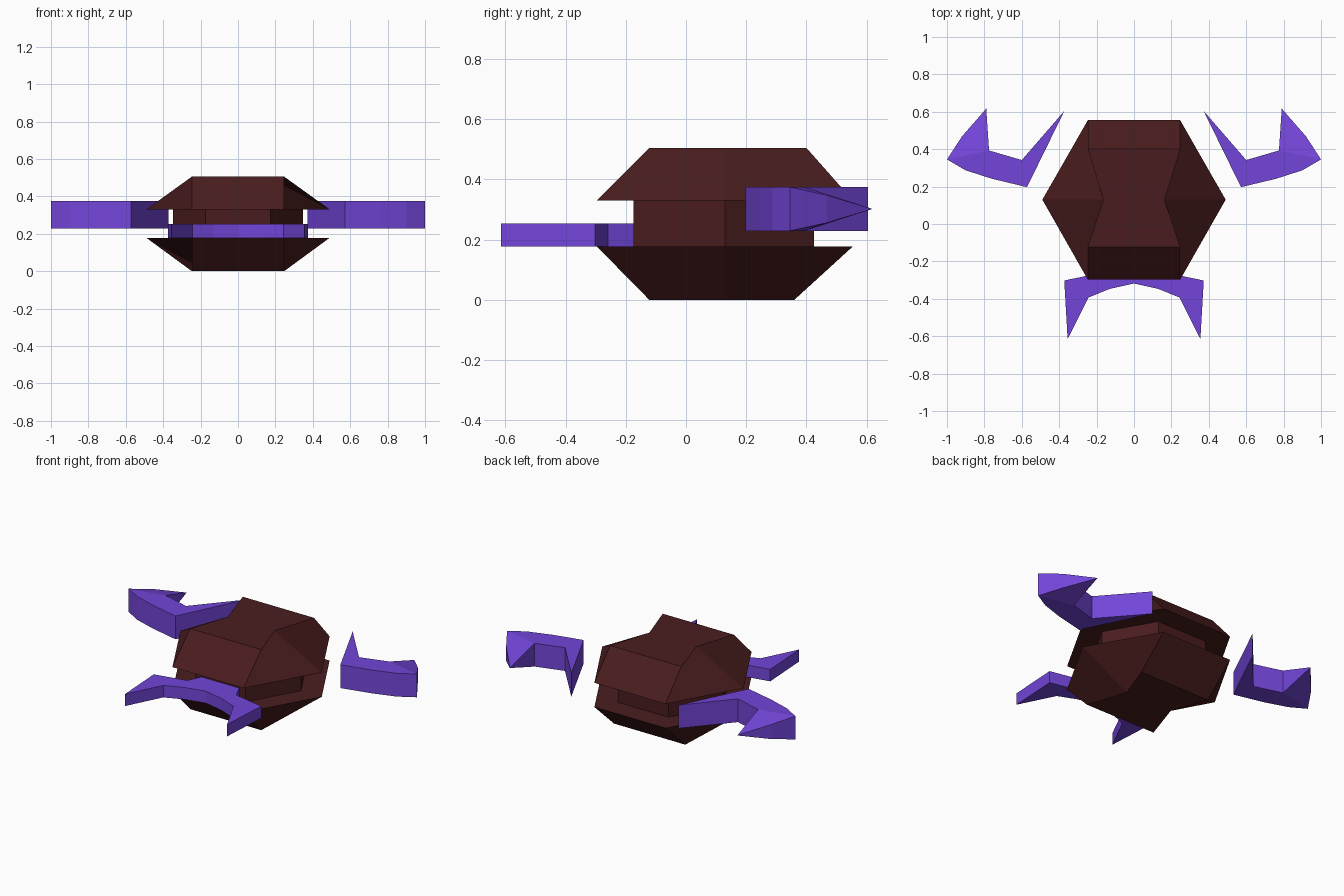
import bpy

if "Cube" in bpy.data.objects:
    bpy.data.objects.remove(bpy.data.objects["Cube"])


def material(name, color):
    m = bpy.data.materials.new(name)
    m.diffuse_color = (*color, 1)
    m.use_nodes = True
    m.node_tree.nodes["Principled BSDF"].inputs["Base Color"].default_value = m.diffuse_color
    return m


brown = material("dark_brown", (0.068, 0.012, 0.013))
purple = material("purple", (0.17, 0.06, 0.69))


def loft(name, low, high, mat):
    """Join two matching rings of 3D points with side faces and caps."""
    n = len(low)
    faces = [list(range(n))[::-1], list(range(n, 2 * n))]
    faces += [(i, (i + 1) % n, n + (i + 1) % n, n + i) for i in range(n)]
    mesh = bpy.data.meshes.new(name)
    mesh.from_pydata(low + high, [], faces)
    mesh.validate()
    mesh.materials.append(mat)
    obj = bpy.data.objects.new(name, mesh)
    bpy.context.collection.objects.link(obj)
    return obj


def hexagon(end_x, mid_x, front, mid, back, z):
    return [(-end_x, front, z), (end_x, front, z), (mid_x, mid, z),
            (end_x, back, z), (-end_x, back, z), (-mid_x, mid, z)]


# Body: upper shell, core and lower shell
loft("upper_shell", hexagon(0.247, 0.49, -0.297, 0.13, 0.555, 0.33),
     hexagon(0.247, 0.163, -0.122, 0.13, 0.40, 0.505), brown)
loft("body_core", hexagon(0.175, 0.347, -0.175, 0.13, 0.425, 0.178),
     hexagon(0.175, 0.347, -0.175, 0.13, 0.425, 0.33), brown)
loft("lower_shell", hexagon(0.247, 0.163, -0.122, 0.13, 0.36, 0),
     hexagon(0.247, 0.49, -0.297, 0.13, 0.555, 0.178), brown)

# Front mandibles: one flat symmetric plate
half = [(0.13, -0.347), (0.243, -0.393), (0.355, -0.615),
        (0.373, -0.302), (0.17, -0.26), (0.12, -0.15)]
outline = [(0, -0.318)] + half + [(-x, y) for x, y in reversed(half)]
loft("mandibles", [(x, y, 0.178) for x, y in outline],
     [(x, y, 0.253) for x, y in outline], purple)


# Side claws: blocky arm, then a tip tapering to a point
def claw_ring(side, sign):
    arm = [(0.572, 0.197), (0.76, 0.242), (0.90, 0.287), (1.0, 0.345),
           (0.775, 0.393), (0.60, 0.342), (0.372, 0.605)]
    return [(side * x, y, 0.302 + sign * 0.073) for x, y in arm][::side]


def tip_ring(side, sign):
    tip = [(1.0, 0.345, 0.073), (0.92, 0.468, 0.046),
           (0.79, 0.617, 0.001), (0.775, 0.393, 0.073)]
    return [(side * x, y, 0.302 + sign * h) for x, y, h in tip][::side]


for side, label in ((1, "right"), (-1, "left")):
    loft(f"{label}_claw_arm", claw_ring(side, -1), claw_ring(side, 1), purple)
    loft(f"{label}_claw_tip", tip_ring(side, -1), tip_ring(side, 1), purple)
